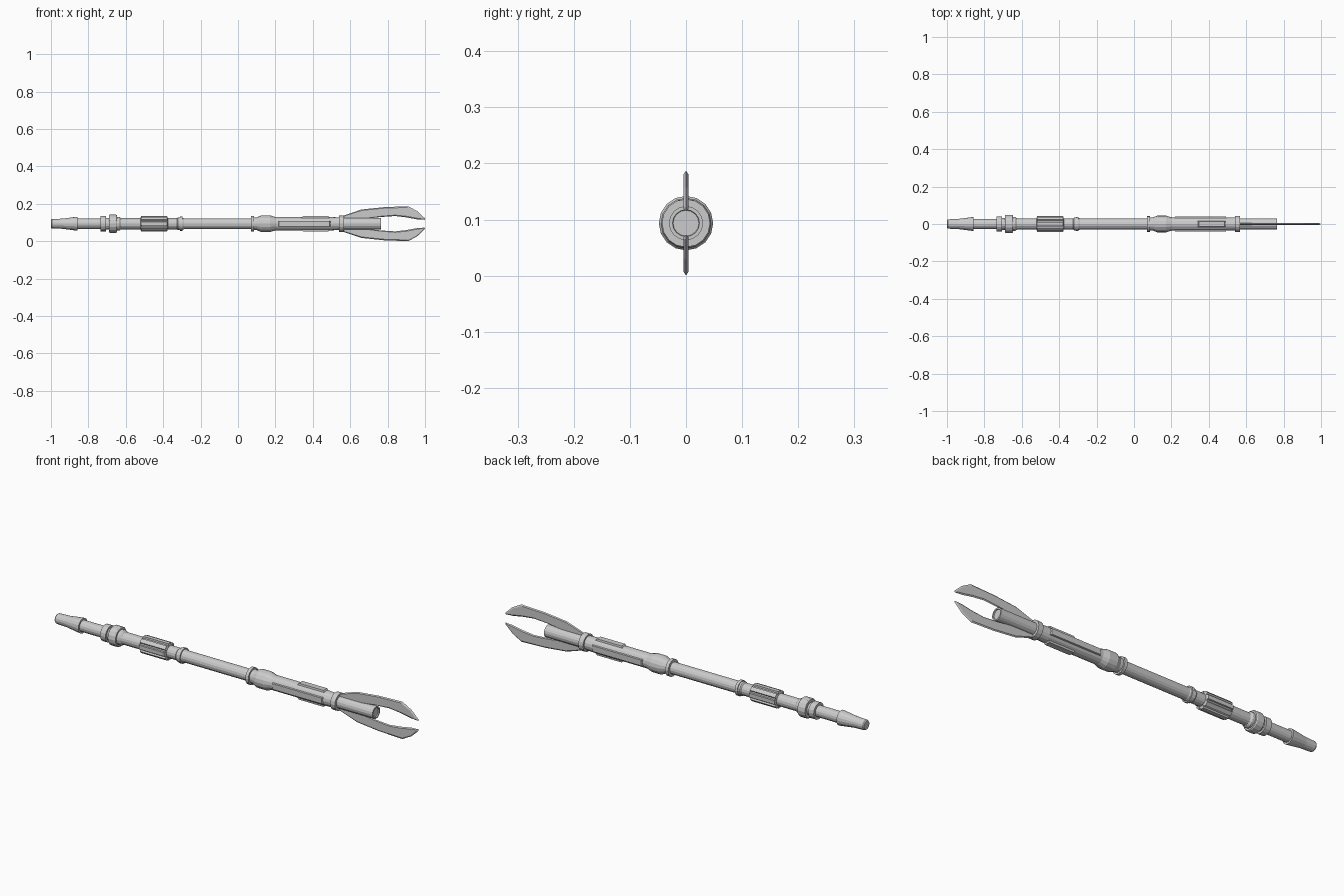
import bpy, bmesh, math
from mathutils import Matrix

if "Cube" in bpy.data.objects:
    bpy.data.objects.remove(bpy.data.objects["Cube"])

CZ = 0.0935   # height of the staff axis
N = 16        # sides of the turned parts


def finish(name, bm):
    bmesh.ops.recalc_face_normals(bm, faces=bm.faces)
    me = bpy.data.meshes.new(name)
    bm.to_mesh(me)
    bm.free()
    ob = bpy.data.objects.new(name, me)
    ob.location.z = CZ
    bpy.context.collection.objects.link(ob)
    return ob


def turned(name, profile):
    """Lathe (x, radius) points around the x axis, capped at both ends."""
    bm = bmesh.new()
    rings = []
    for x, r in profile:
        rings.append([bm.verts.new((x, r * math.cos(2 * math.pi * i / N),
                                    r * math.sin(2 * math.pi * i / N))) for i in range(N)])
    for a, b in zip(rings, rings[1:]):
        for i in range(N):
            j = (i + 1) % N
            bm.faces.new((a[i], a[j], b[j], b[i]))
    bm.faces.new(rings[0])
    bm.faces.new(rings[-1])
    return finish(name, bm)


def bars(name, x0, x1, r0, r1, width, angles, taper):
    """Raised bars with sloped ends, set radially around the axis."""
    bm = bmesh.new()
    for a in angles:
        rot = Matrix.Rotation(a, 4, 'X')
        lo = [(x0, -width, r0), (x1, -width, r0), (x1, width, r0), (x0, width, r0)]
        w = width * 0.85
        hi = [(x0 + taper, -w, r1), (x1 - taper, -w, r1), (x1 - taper, w, r1), (x0 + taper, w, r1)]
        vs = [bm.verts.new(p) for p in lo + hi]
        for f in ((0, 1, 2, 3), (4, 5, 6, 7), (0, 1, 5, 4), (1, 2, 6, 5), (2, 3, 7, 6), (3, 0, 4, 7)):
            bm.faces.new([vs[i] for i in f])
        bmesh.ops.transform(bm, matrix=rot, verts=vs)
    return finish(name, bm)


# tapered tail piece
turned("tail_cap", [(-1, .021), (-.995, .025), (-.94, .027), (-.87, .036), (-.858, .037),
                    (-.858, .028), (-.73, .028)])
# rear collars
turned("rear_collar", [(-.735, .03), (-.735, .041), (-.705, .041), (-.705, .031), (-.69, .031),
                       (-.69, .045), (-.685, .0485), (-.652, .0485), (-.647, .045),
                       (-.647, .037), (-.635, .037), (-.625, .03)])
# rear shaft
turned("rear_shaft", [(-.63, .03), (-.30, .03)])
# ribbed grip
turned("grip_core", [(-.52, .03), (-.515, .036), (-.38, .036), (-.375, .03)])
bars("grip_ribs", -.522, -.375, .028, .042, .0115,
     [math.pi * k / 4 for k in range(8)], .004)
turned("grip_ring", [(-.325, .03), (-.32, .034), (-.31, .034), (-.31, .038), (-.296, .038),
                     (-.296, .032), (-.285, .028)])
# slim middle shaft
turned("middle_shaft", [(-.30, .029), (.08, .029)])
# front collar and swelling
turned("front_collar", [(.07, .028), (.07, .042), (.086, .042), (.086, .034), (.10, .034),
                        (.125, .045), (.17, .045), (.20, .036), (.21, .035)])
# housing with raised panels
turned("housing", [(.20, .036), (.49, .036), (.51, .035), (.54, .034)])
bars("side_panels", .21, .50, .025, .040, .017, [math.pi / 2, -math.pi / 2], .01)
bars("top_panels", .335, .495, .025, .041, .017, [0, math.pi], .012)
# muzzle ring and barrel
turned("muzzle_ring", [(.54, .03), (.54, .043), (.566, .043), (.566, .03)])
turned("barrel", [(.55, .0305), (.765, .0305), (.765, .024), (.76, .023)])

# pair of flat blades with bevelled edges
outer = [(.565, .044), (.66, .076), (.78, .0885), (.91, .0935), (.96, .066), (1.0, .028)]
inner = [(.998, .021), (.96, .023), (.90, .034), (.84, .041), (.765, .036), (.69, .028), (.565, .027)]
inset_outer = [(.567, .041), (.662, .071), (.78, .083), (.905, .087), (.955, .062), (.99, .029)]
inset_inner = [(.989, .025), (.96, .029), (.90, .040), (.84, .046), (.765, .040), (.69, .030), (.567, .029)]
for side, name in ((1, "upper_blade"), (-1, "lower_blade")):
    bm = bmesh.new()
    edge = [bm.verts.new((x, 0, side * r)) for x, r in outer + inner]
    n = len(edge)
    for y in (-.0042, .0042):
        face = [bm.verts.new((x, y, side * r)) for x, r in inset_outer + inset_inner]
        bm.faces.new(face)
        for i in range(n):
            j = (i + 1) % n
            bm.faces.new((edge[i], edge[j], face[j], face[i]))
    finish(name, bm)
